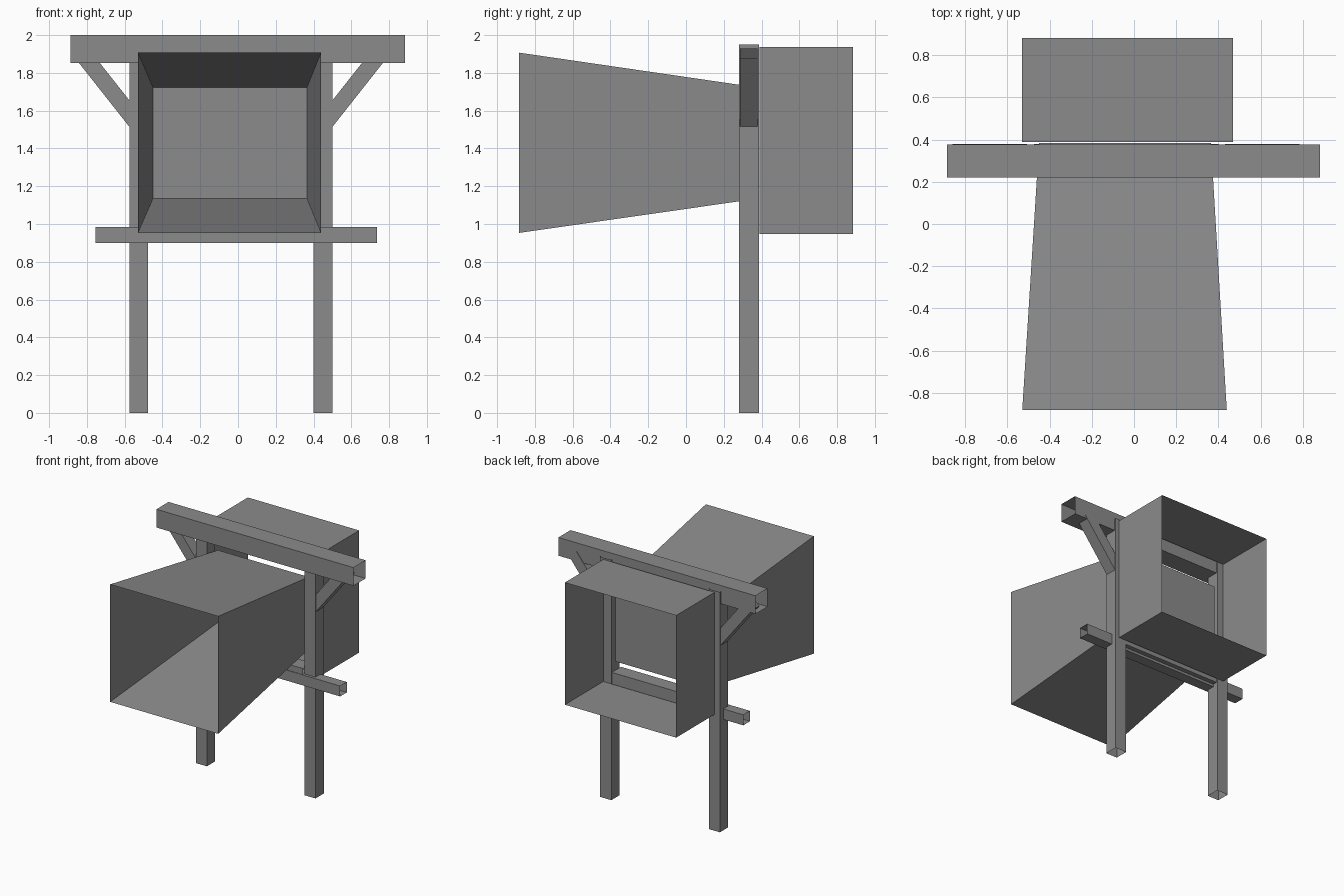
import bpy, bmesh
from mathutils import Vector

cube = bpy.data.objects.get("Cube")
if cube:
    bpy.data.objects.remove(cube, do_unlink=True)

GREY = (0.26, 0.26, 0.26, 1.0)
grey = bpy.data.materials.new("weathered grey")
grey.use_nodes = True
grey.diffuse_color = GREY
grey.node_tree.nodes["Principled BSDF"].inputs["Base Color"].default_value = GREY


def tube(name, start, end, cap_end=False):
    """Four-sided open sleeve between two rings of corners."""
    bm = bmesh.new()
    a = [bm.verts.new(p) for p in start]
    b = [bm.verts.new(p) for p in end]
    for i in range(4):
        j = (i + 1) % 4
        bm.faces.new((a[i], a[j], b[j], b[i]))
    if cap_end:
        bm.faces.new(b)
    bmesh.ops.recalc_face_normals(bm, faces=bm.faces)
    mesh = bpy.data.meshes.new(name)
    bm.to_mesh(mesh)
    bm.free()
    mesh.materials.append(grey)
    obj = bpy.data.objects.new(name, mesh)
    bpy.context.collection.objects.link(obj)
    return obj


def ring(axis, at, u, v):
    """Rectangle across an axis; u and v are ranges on the other two axes."""
    pts = []
    for p, q in ((u[0], v[0]), (u[1], v[0]), (u[1], v[1]), (u[0], v[1])):
        c = [p, q]
        c.insert(axis, at)
        pts.append(Vector(c))
    return pts


def beam(name, axis, span, u, v):
    return tube(name, ring(axis, span[0], u, v), ring(axis, span[1], u, v))


X, Y, Z = 0, 1, 2
MID = -0.0375          # centre line of the frame
POST_Y = (0.28, 0.387)

# Flared chute, open at the mouth and closed at the narrow end
tube("flared_chute",
     ring(Y, -0.883, (-0.53, 0.44), (0.953, 1.907)),
     ring(Y, 0.385, (-0.45, 0.365), (1.135, 1.722)), cap_end=True)

# Rear box sleeve
beam("rear_box", Y, (0.39, 0.883), (-0.53, 0.47), (0.946, 1.938))

# Horizontal timbers
beam("top_beam", X, (-0.887, 0.883), (0.22, 0.376), (1.852, 2.0))
beam("cross_board", X, (-0.755, 0.737), (0.258, 0.343), (0.9, 0.985))
beam("inner_sill", X, (-0.475, 0.4), (0.262, 0.38), (0.92, 1.035))

# Posts and diagonal braces on both sides
for side, s in (("right", -1), ("left", 1)):
    xs = sorted((MID + s * 0.438, MID + s * 0.538))
    beam(side + "_post", Z, (0, 1.95), xs, POST_Y)

    width = Vector((-s * 0.068, 0, 0.054))
    length = Vector((s * 0.285, 0, 0.361))
    depth = Vector((0, 0.094, 0))
    foot = Vector((MID + s * 0.538, 0.285, 1.515))
    base = [foot, foot + width, foot + width + depth, foot + depth]
    tube(side + "_brace", base, [p + length for p in base])
